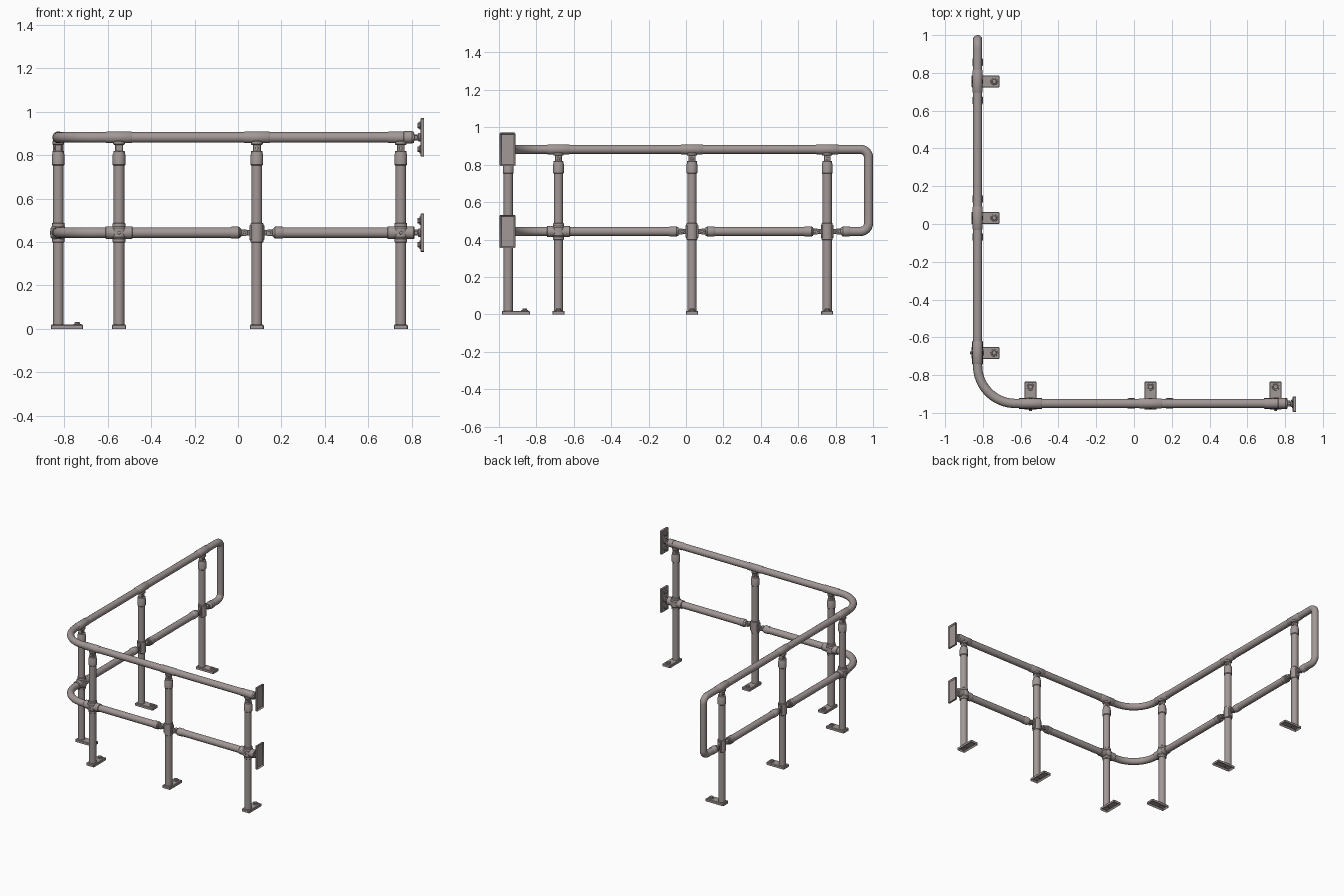
import bpy, bmesh, math
from mathutils import Vector, Matrix

if "Cube" in bpy.data.objects:
    bpy.data.objects.remove(bpy.data.objects["Cube"])

steel = bpy.data.materials.new("warm_grey_steel")
steel.diffuse_color = (0.36, 0.315, 0.305, 1)
steel.use_nodes = True
steel.node_tree.nodes["Principled BSDF"].inputs["Base Color"].default_value = steel.diffuse_color

TOP, MID, R = 0.882, 0.443, 0.0245      # rail heights and tube radius
FY, LX = -0.95, -0.828                  # front run y, left run x
I = Matrix.Identity(4)


def finish(ob):
    ob.data.materials.clear()
    ob.data.materials.append(steel)
    bpy.ops.object.select_all(action='DESELECT')
    ob.select_set(True)
    bpy.context.view_layer.objects.active = ob
    bpy.ops.object.shade_smooth_by_angle(angle=math.radians(35))
    return ob


def from_bm(name, bm, m=I):
    bmesh.ops.recalc_face_normals(bm, faces=bm.faces)
    me = bpy.data.meshes.new(name)
    bm.to_mesh(me)
    bm.free()
    ob = bpy.data.objects.new(name, me)
    ob.matrix_world = m
    bpy.context.collection.objects.link(ob)
    return finish(ob)


def lathe(name, p0, p1, profile, m=I, seg=28):
    """Revolve (distance along axis, radius) pairs around the line p0 -> p1."""
    p0, p1 = Vector(p0), Vector(p1)
    q = (p1 - p0).to_track_quat('Z', 'Y')
    bm = bmesh.new()
    rings = []
    for d, r in profile:
        rings.append([bm.verts.new(p0 + q @ Vector((r * math.cos(a), r * math.sin(a), d)))
                      for a in (2 * math.pi * k / seg for k in range(seg))])
    for a, b in zip(rings, rings[1:]):
        for k in range(seg):
            bm.faces.new((a[k], a[(k + 1) % seg], b[(k + 1) % seg], b[k]))
    bm.faces.new(rings[0])
    bm.faces.new(rings[-1])
    return from_bm(name, bm, m)


def cyl(name, p0, p1, r, m=I, seg=28, c=0.003):
    """Cylinder with a small chamfer at both ends."""
    L = (Vector(p1) - Vector(p0)).length
    return lathe(name, p0, p1, [(0, r - c), (c, r), (L - c, r), (L, r - c)], m, seg)


def box(name, centre, size, m=I, bevel=0.003, hollow=0.0):
    """Bevelled block; hollow > 0 recesses the underside like a tray."""
    bm = bmesh.new()
    bmesh.ops.create_cube(bm, size=1)
    for v in bm.verts:
        v.co = Vector(v.co[i] * size[i] + centre[i] for i in range(3))
    edges = [e for e in bm.edges if not hollow or max(v.co.z for v in e.verts) > centre[2]]
    bmesh.ops.bevel(bm, geom=edges, offset=bevel, segments=1, affect='EDGES')
    if hollow:
        bm.normal_update()
        f = min(bm.faces, key=lambda f: f.calc_center_median().z)
        bmesh.ops.inset_region(bm, faces=[f], thickness=0.009)
        for v in f.verts:
            v.co.z += hollow
    return from_bm(name, bm, m)


def tube(name, corners, radii, r=R):
    """Sweep a round tube along corners, each inner corner rounded."""
    P = [Vector(p) for p in corners]
    pts = [P[0]]
    for a, b, c, rad in zip(P, P[1:], P[2:], radii):
        u, v = (a - b).normalized(), (c - b).normalized()
        o = b + (u + v) * rad                # right-angle corners
        for k in range(17):
            t = k / 16 * math.pi / 2
            pts.append(o - v * rad * math.cos(t) - u * rad * math.sin(t))
    pts.append(P[-1])
    cu = bpy.data.curves.new(name, 'CURVE')
    cu.dimensions = '3D'
    cu.bevel_depth, cu.bevel_resolution, cu.use_fill_caps = r, 6, True
    sp = cu.splines.new('POLY')
    sp.points.add(len(pts) - 1)
    for s, p in zip(sp.points, pts):
        s.co = (*p, 1)
    ob = bpy.data.objects.new(name, cu)
    bpy.context.collection.objects.link(ob)
    bpy.ops.object.select_all(action='DESELECT')
    ob.select_set(True)
    bpy.context.view_layer.objects.active = ob
    bpy.ops.object.convert(target='MESH')
    return finish(bpy.context.view_layer.objects.active)


# Rails: top rail turns down at the free end and returns to the last post
EY = 0.976
tube("top_rail_with_end_loop",
     [(0.8, FY, TOP), (LX, FY, TOP), (LX, EY, TOP), (LX, EY, MID), (LX, 0.835, MID)],
     [0.20, 0.045, 0.045])
tube("middle_rail_corner", [(0.01, FY, MID), (LX, FY, MID), (LX, -0.04, MID)], [0.20])
tube("middle_rail_front", [(0.18, FY, MID), (0.76, FY, MID)], [])
tube("middle_rail_side", [(LX, 0.105, MID), (LX, 0.68, MID)], [])


def knuckle(name, s, m, z=MID):
    """Swivel joint between a post clamp and a rail end on side s."""
    box(name + "_lug", (s * 0.047, 0, z), (0.05, 0.014, 0.026), m, 0.002)
    for y in (-0.011, 0.011):
        box(name + "_fork", (s * 0.07, y, z), (0.032, 0.008, 0.03), m, 0.002)
    cyl(name + "_eye", (s * 0.057, -0.016, z), (s * 0.057, 0.016, z), 0.016, m, 20, 0.002)
    cyl(name + "_pin", (s * 0.057, -0.02, z), (s * 0.057, 0.02, z), 0.007, m, 12, 0.001)
    lathe(name + "_rail_cap", (s * 0.072, 0, z), (s * 0.125, 0, z),
          [(0, 0.017), (0.006, 0.023), (0.012, 0.0275), (0.045, 0.0275), (0.05, 0.0245)], m)


def post(name, m, joint):
    """Post with rail along local x and foot toward local +y."""
    cyl(name, (0, 0, 0.01), (0, 0, 0.80), 0.0245, m)
    lathe(name + "_top_collar", (0, 0, 0.752), (0, 0, 0.82),
          [(0, 0.025), (0.004, 0.029), (0.05, 0.029), (0.056, 0.0265), (0.066, 0.0265), (0.068, 0.023)], m)
    # swivel neck and saddle under the top rail
    box(name + "_neck", (0, 0, 0.835), (0.036, 0.03, 0.045), m)
    cyl(name + "_neck_pin", (0, -0.02, 0.833), (0, 0.02, 0.833), 0.008, m, 12, 0.001)
    cyl(name + "_saddle", (0, 0, 0.848), (0, 0, 0.866), 0.027, m)
    lathe(name + "_rail_sleeve", (-0.06, 0, TOP), (0.06, 0, TOP),
          [(0, 0.0245), (0.004, 0.027), (0.116, 0.027), (0.12, 0.0245)], m)
    # foot plate, hollow underneath, with anchor bolt
    box(name + "_foot", (0, 0.041, 0.0095), (0.064, 0.148, 0.019), m, 0.003, 0.012)
    cyl(name + "_foot_washer", (0, 0.088, 0.018), (0, 0.088, 0.022), 0.019, m, 24, 0.001)
    cyl(name + "_foot_bolt", (0, 0.088, 0.02), (0, 0.088, 0.031), 0.014, m, 6, 0.002)
    # middle rail fitting
    cyl(name + "_mid_collar", (0, 0, MID - 0.045), (0, 0, MID + 0.045), 0.0295, m)
    if joint == "cross":
        cyl(name + "_cross_sleeve", (-0.062, 0, MID), (0.062, 0, MID), 0.0295, m)
        lathe(name + "_cross_hub", (0, 0, MID - 0.033), (0, 0, MID + 0.033),
              [(0, 0.026), (0.012, 0.035), (0.054, 0.035), (0.066, 0.026)], m)
        cyl(name + "_set_screw", (0, -0.039, MID), (0, -0.03, MID), 0.008, m, 12, 0.001)
    else:
        for s in (-1, 1):
            knuckle(name + "_knuckle", s, m)
            box(name + "_clamp_flange", (s * 0.027, 0, MID), (0.014, 0.03, 0.07), m)


for x, kind in ((-0.548, "cross"), (0.087, "swivel"), (0.75, "cross")):
    post("front_post", Matrix.Translation((x, FY, 0)), kind)
for y, kind in ((-0.682, "cross"), (0.032, "swivel"), (0.755, "swivel")):
    post("side_post", Matrix.Translation((LX, y, 0)) @ Matrix.Rotation(-math.pi / 2, 4, 'Z'), kind)

# Wall brackets at the right end: tray plate faces +x, hollow at the wall side
for z in (TOP, MID):
    face = Matrix.Translation((0.857, FY - 0.004, z)) @ Matrix.Rotation(-math.pi / 2, 4, 'Y')
    box("wall_plate", (0, 0, 0.0085), (0.178, 0.084, 0.017), face, 0.004, 0.010)
    for s in (-1, 1):
        cyl("wall_plate_washer", (s * 0.055, 0, 0.016), (s * 0.055, 0, 0.021), 0.019, face, 24, 0.001)
        cyl("wall_plate_bolt", (s * 0.055, 0, 0.018), (s * 0.055, 0, 0.03), 0.013, face, 6, 0.002)
    cyl("wall_boss", (0.83, FY, z), (0.843, FY, z), 0.02)
    box("wall_lug", (0.82, FY, z), (0.05, 0.016, 0.028), I, 0.002)
    cyl("wall_lug_pin", (0.82, FY - 0.016, z), (0.82, FY + 0.016, z), 0.009, I, 12, 0.001)
    lathe("rail_end_cap", (0.76, FY, z), (0.812, FY, z),
          [(0, 0.0245), (0.004, 0.0285), (0.042, 0.0285), (0.047, 0.024), (0.052, 0.017)])
